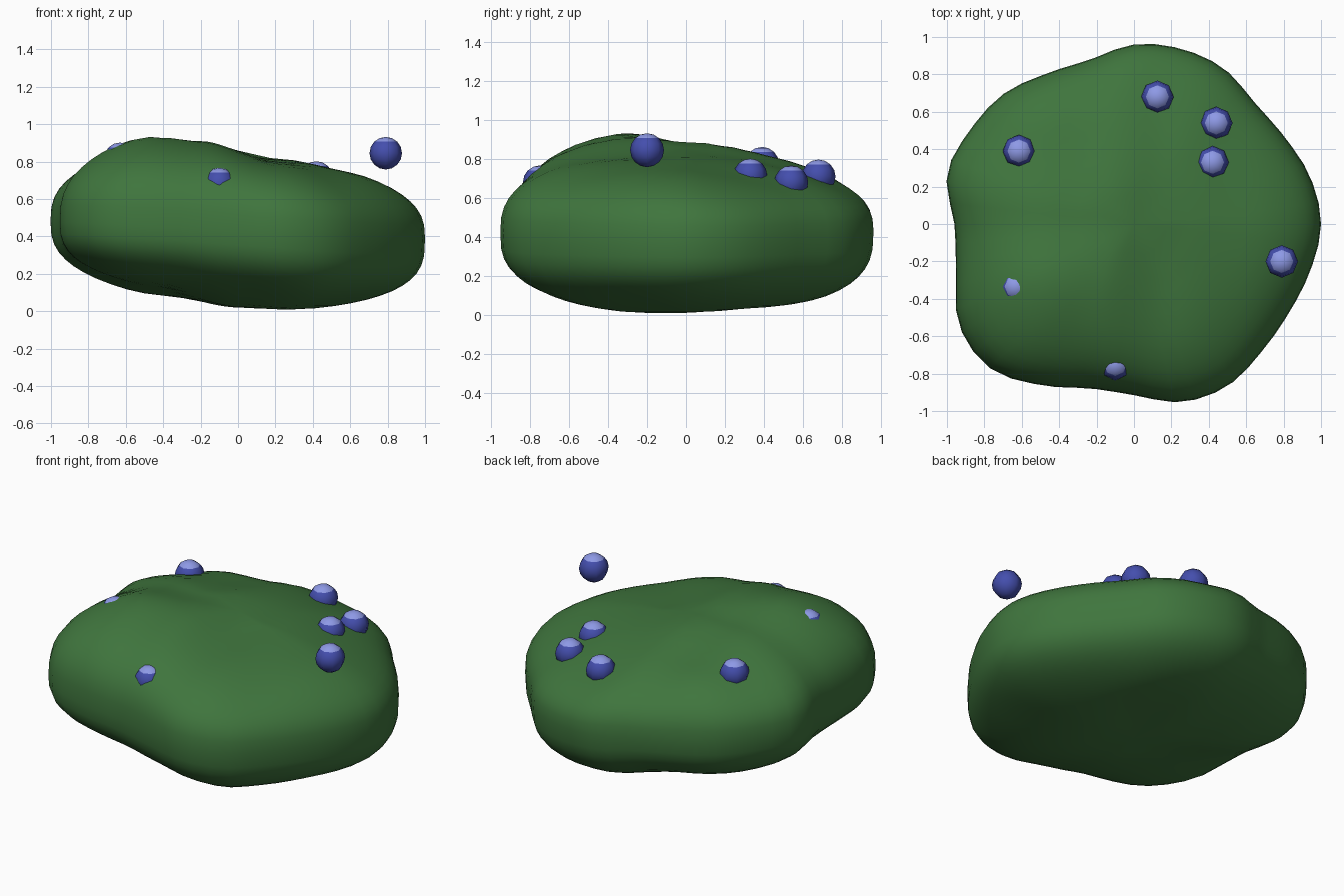
import bpy, math

if "Cube" in bpy.data.objects:
    bpy.data.objects.remove(bpy.data.objects["Cube"])


def material(name, rgb):
    m = bpy.data.materials.new(name)
    m.diffuse_color = (*rgb, 1)
    m.use_nodes = True
    m.node_tree.nodes["Principled BSDF"].inputs["Base Color"].default_value = m.diffuse_color
    return m


leaf_green = material("leaf green", (0.050, 0.178, 0.047))
berry_blue = material("berry blue", (0.058, 0.077, 0.42))
pale_blue = material("pale blue", (0.27, 0.32, 0.79))


def lerp(points, v):
    """Read a value from a short list of (position, value) pairs."""
    for (a, p), (b, q) in zip(points, points[1:]):
        if v <= b:
            t = max(0, (v - a) / (b - a))
            t = t * t * (3 - 2 * t)
            return p + (q - p) * t
    return points[-1][1]


# Plan radius of the bush every 15 degrees, counted from +x
PLAN = [1.0, .975, .93, .915, .96, .97, .96, .91, .93, .985, 1.01, 1.035,
        .96, .985, 1.08, 1.09, .995, .91, .915, .985, 1.0, .965, .955, .975]
CROWN = [(-1, .95), (-.55, .97), (-.2, .925), (.2, .82), (.6, .785), (1, .76)]
BASE = [(-1, .08), (-.4, .075), (0, .025), (.4, .0), (1, -.01)]
# Drop of the left crown from front to back, and where it applies
DROP = [(-.35, 0), (.05, .055), (.5, .11), (1, .15)]
LEFT = [(-.4, 1), (.2, 0)]


def plan_radius(angle):
    f = (angle / math.tau * 24) % 24
    i = int(f) % 24
    t = f - int(f)
    a, b, c, d = (PLAN[(i + k) % 24] for k in (-1, 0, 1, 2))
    return b + .5 * t * (c - a + t * (2*a - 5*b + 4*c - d + t * (3*(b - c) + d - a)))


# Bush: a sphere reshaped into a lumpy, tilted mound
bpy.ops.mesh.primitive_uv_sphere_add(segments=56, ring_count=28, radius=1)
bush = bpy.context.object
bush.name = "bush"
for v in bush.data.vertices:
    s = max(-1, min(1, v.co.z))
    c = math.sqrt(1 - s * s)
    angle = math.atan2(v.co.y, v.co.x)
    r = plan_radius(angle) * c ** 0.8
    x, y = r * math.cos(angle), r * math.sin(angle)
    middle = .435 - .045 * x
    lump = .010 * math.sin(5 * x + 1) * math.sin(6 * y)
    if s >= 0:
        left = lerp(LEFT, x)
        limit = lerp(CROWN, x) + lump
        limit -= left * lerp(DROP, y) + (1 - left) * .08 * max(0, y)
        power = 0.76
    else:
        limit = max(0, lerp(BASE, x) + .06 * max(0, -x - y - .3) + lump)
        power = 0.69 - .04 * x
    v.co = (x, y, middle + (limit - middle) * abs(s) ** power)
bush.data.materials.append(leaf_green)
bpy.ops.object.shade_smooth()

# Berries: small eight-sided balls with a pale cap
BERRIES = [(.79, -.20, .845), (.42, .33, .715), (.44, .54, .68),
           (.125, .68, .71), (-.615, .39, .775), (-.63, -.335, .815),
           (-.10, -.75, .68)]
for n, place in enumerate(BERRIES, 1):
    bpy.ops.mesh.primitive_uv_sphere_add(segments=8, ring_count=8,
                                         radius=.087, location=place)
    berry = bpy.context.object
    berry.name = f"berry_{n}"
    berry.data.materials.append(berry_blue)
    berry.data.materials.append(pale_blue)
    for f in berry.data.polygons:
        f.material_index = 1 if f.center.z > .055 else 0
    bpy.ops.object.shade_smooth()
